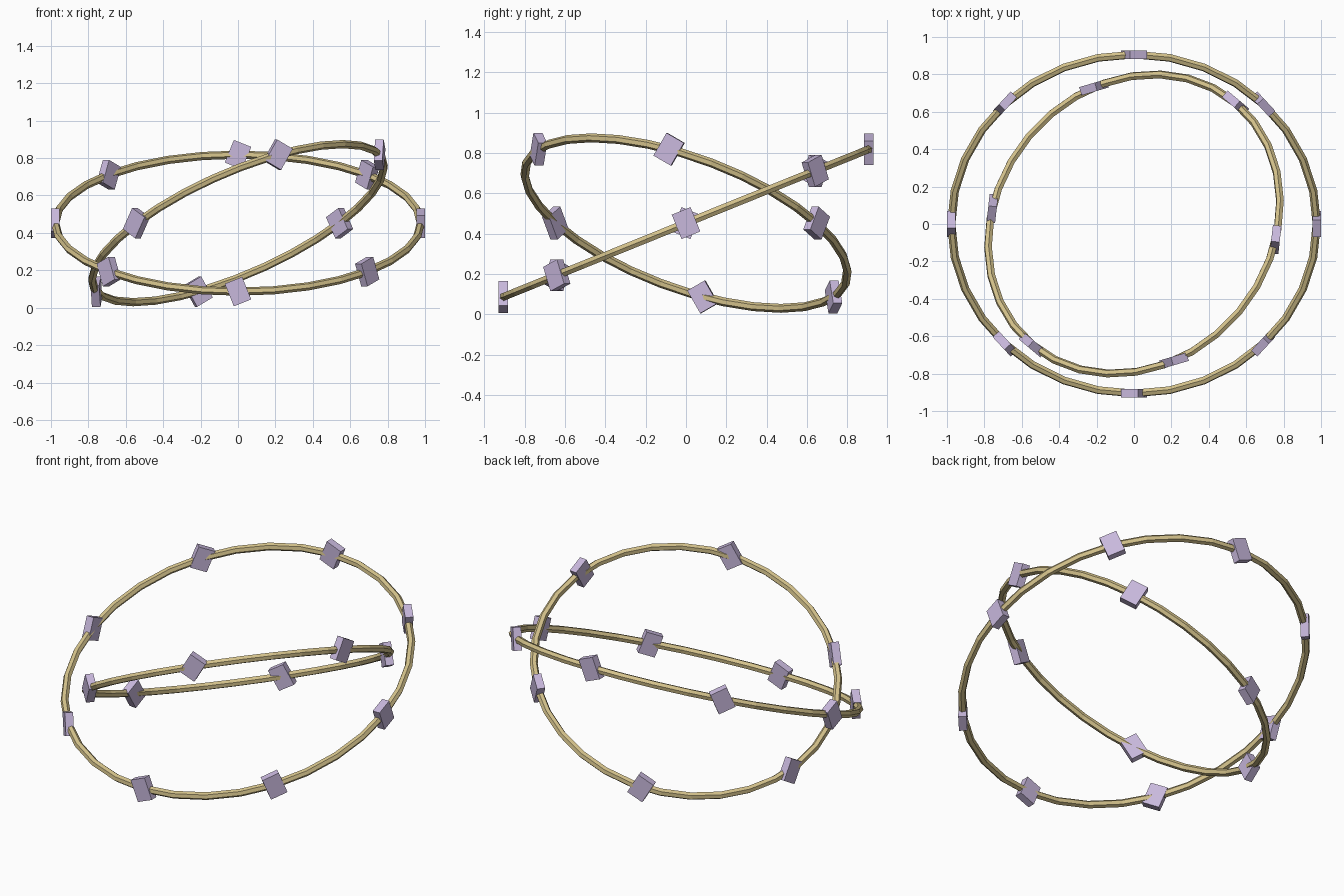
import bpy
from math import radians, cos, sin, tau, atan2
from mathutils import Matrix, Vector

if "Cube" in bpy.data.objects:
    bpy.data.objects.remove(bpy.data.objects["Cube"])

CENTRE = Vector((0, 0, 0.452))
BLOCK = (0.046, 0.10, 0.13)   # radial, tangential, upright


def material(name, colour):
    m = bpy.data.materials.new(name)
    m.diffuse_color = colour
    m.use_nodes = True
    m.node_tree.nodes["Principled BSDF"].inputs["Base Color"].default_value = m.diffuse_color
    return m


GOLD = material("brass", (0.66, 0.54, 0.26, 1))
LILAC = material("lilac", (0.58, 0.48, 0.72, 1))


def orbit(name, radius, turn, tilt, count):
    """Tilted six-sided hoop carrying evenly spaced blocks."""
    rot = Matrix.Rotation(turn, 4, 'Z') @ Matrix.Rotation(tilt, 4, 'X')
    bpy.ops.mesh.primitive_torus_add(major_radius=radius, minor_radius=0.022,
                                     major_segments=32, minor_segments=6)
    hoop = bpy.context.object
    hoop.name = name + "_hoop"
    hoop.matrix_world = Matrix.Translation(CENTRE) @ rot
    hoop.data.materials.append(GOLD)
    for p in hoop.data.polygons:
        p.use_smooth = False

    # blocks face outwards and lean by the tilt of the hoop
    for i in range(count):
        t = tau * i / count
        p = rot @ Vector((radius * cos(t), radius * sin(t), 0))
        bpy.ops.mesh.primitive_cube_add(size=1, location=CENTRE + p,
                                        rotation=(tilt, 0, atan2(p.y, p.x)))
        block = bpy.context.object
        block.name = f"{name}_block_{i + 1}"
        block.scale = BLOCK
        block.data.materials.append(LILAC)


orbit("outer", 0.977, 0, radians(22), 8)
orbit("inner", 0.845, radians(50), radians(-30), 6)
